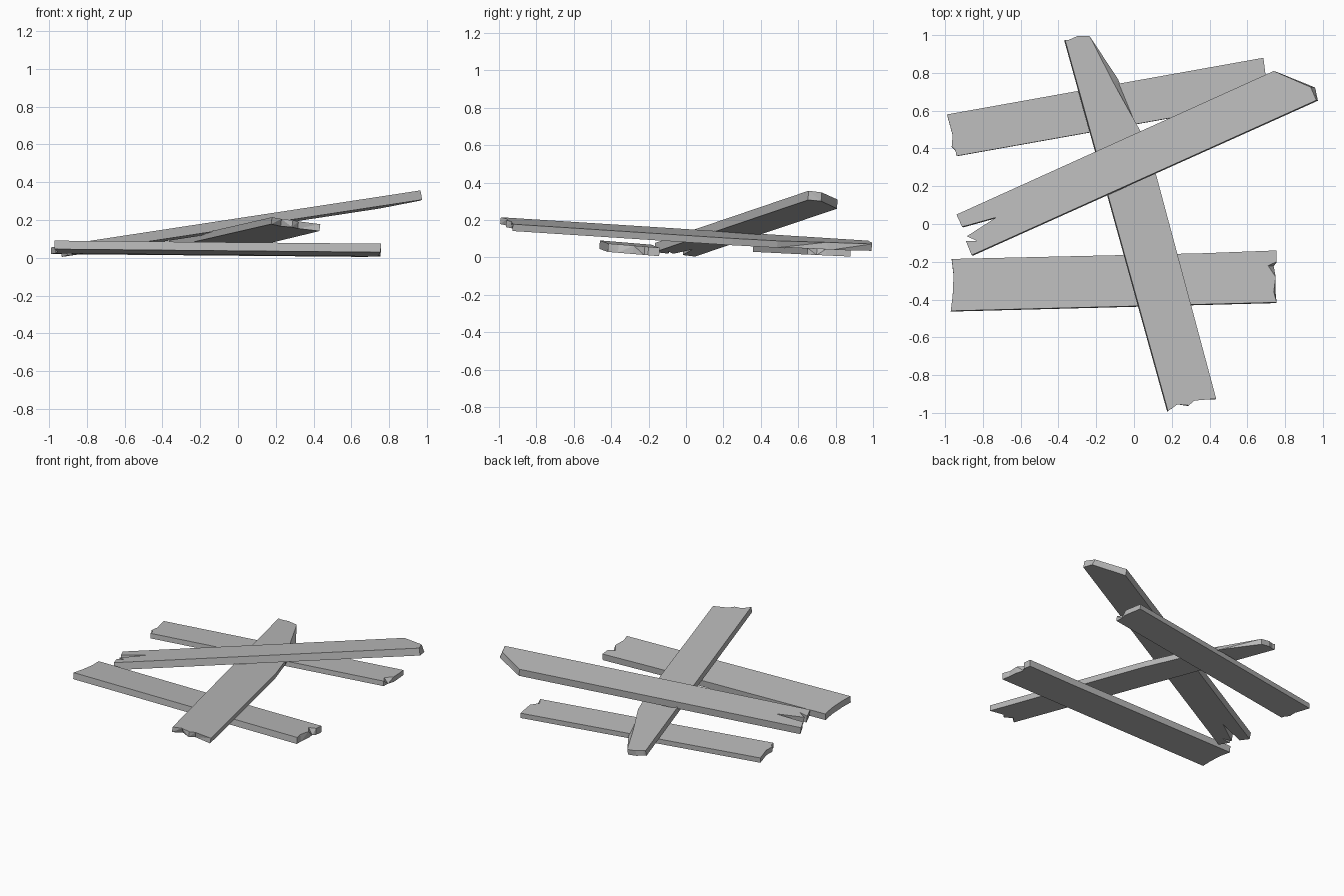
import bpy
import bmesh
from mathutils import Vector

cube = bpy.data.objects.get("Cube")
if cube:
    bpy.data.objects.remove(cube, do_unlink=True)

wood = bpy.data.materials.new("weathered grey wood")
wood.use_nodes = True
GREY = (0.5, 0.5, 0.5, 1)
wood.diffuse_color = GREY
wood.node_tree.nodes["Principled BSDF"].inputs["Base Color"].default_value = GREY


def plank(name, plane, thickness, outline):
    """Board lying in the plane of three top points.
    Outline points are (x, y) or (x, y, dx, dy); dx, dy slant the broken edge below."""
    a, b, c = map(Vector, plane)
    n = (b - a).cross(c - a).normalized()
    if n.z < 0:
        n.negate()

    def on_plane(x, y):
        return Vector((x, y, a.z - (n.x * (x - a.x) + n.y * (y - a.y)) / n.z))

    bm = bmesh.new()
    top, bottom = [], []
    for x, y, *slant in outline:
        dx, dy = slant or (0, 0)
        top.append(bm.verts.new(on_plane(x, y)))
        bottom.append(bm.verts.new(on_plane(x + dx, y + dy) - n * thickness))
    bm.faces.new(top)
    bm.faces.new(bottom[::-1])
    for i in range(len(top)):
        j = (i + 1) % len(top)
        bm.faces.new((top[j], top[i], bottom[i], bottom[j]))
    bmesh.ops.recalc_face_normals(bm, faces=bm.faces)
    # Split the notched caps and slanted sides into clean flat triangles
    bmesh.ops.triangulate(bm, faces=bm.faces)
    mesh = bpy.data.meshes.new(name)
    bm.to_mesh(mesh)
    bm.free()
    mesh.materials.append(wood)
    obj = bpy.data.objects.new(name, mesh)
    bpy.context.collection.objects.link(obj)


# Ground board at the front, splintered at both ends
plank("front_plank",
      [(-0.97, -0.47, 0.092), (0.76, -0.42, 0.075), (-0.97, -0.18, 0.068)], 0.045,
      [(-0.97, -0.46), (0.755, -0.415), (0.74, -0.36, 0.01, 0), (0.75, -0.28),
       (0.71, -0.22, 0.03, 0), (0.755, -0.2), (0.755, -0.14), (0.36, -0.155),
       (-0.965, -0.185), (-0.955, -0.27), (-0.96, -0.38)])

# Ground board at the back
plank("back_plank",
      [(-0.94, 0.36, 0.065), (0.69, 0.88, 0.04), (-0.99, 0.58, 0.055)], 0.035,
      [(-0.94, 0.36), (0.69, 0.65), (0.66, 0.7, 0.03, 0), (0.70, 0.75),
       (0.695, 0.8), (0.685, 0.88), (-0.99, 0.58), (-0.96, 0.47), (-0.965, 0.41),
       (-0.945, 0.39)])

# Board lying across both ground boards, its far side split away
plank("cross_plank",
      [(0.18, -0.99, 0.215), (0.44, -0.93, 0.178), (-0.37, 0.98, 0.09)], 0.037,
      [(0.18, -0.99), (0.23, -0.955, 0, 0.02), (0.29, -0.96), (0.32, -0.935, 0, 0.01),
       (0.435, -0.925), (0.12, 0.25), (0.035, 0.49), (-0.11, 0.75, 0.03, 0.02),
       (-0.235, 0.995), (-0.3, 0.995), (-0.345, 0.975), (-0.365, 0.975)])

# Top board propped upwards, with a forked lower end and a cut upper corner
plank("leaning_plank",
      [(0.98, 0.64, 0.36), (0.74, 0.81, 0.31), (-0.94, 0.05, 0.054)], 0.05,
      [(-0.94, 0.05), (-0.91, -0.015), (-0.73, 0.035), (-0.885, -0.065),
       (-0.83, -0.09), (-0.89, -0.09), (-0.86, -0.165), (0.965, 0.655),
       (0.935, 0.725, 0.015, 0), (0.74, 0.81)])
